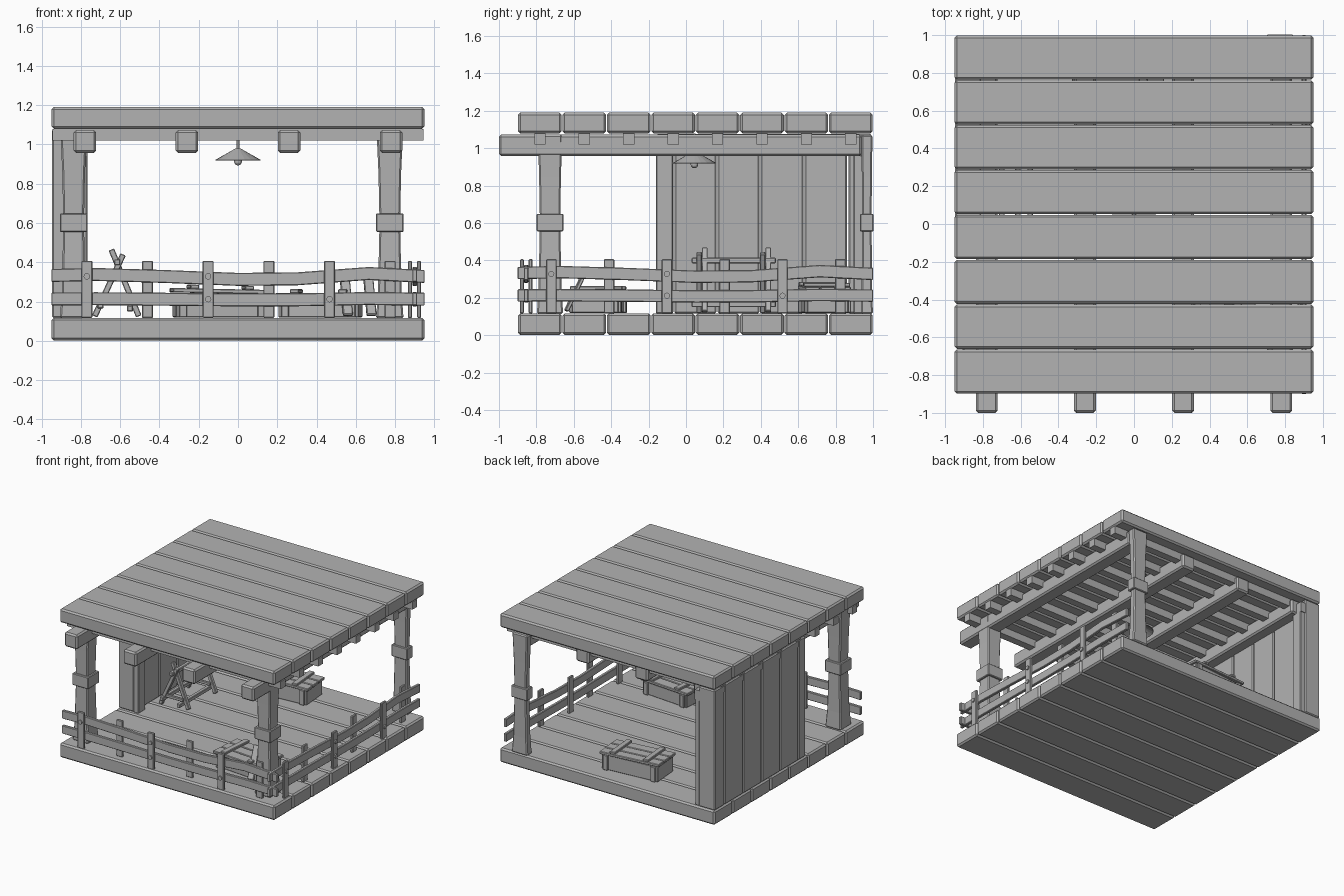
import bpy
import bmesh
import math
from mathutils import Matrix, Vector

default = bpy.data.objects.get("Cube")
if default:
    bpy.data.objects.remove(default, do_unlink=True)

grey = bpy.data.materials.new("plain grey")
grey.use_nodes = True
grey.diffuse_color = (0.45, 0.45, 0.45, 1)
grey.node_tree.nodes["Principled BSDF"].inputs["Base Color"].default_value = (0.45, 0.45, 0.45, 1)


def finish(name, bm, bevel=0.0):
    bmesh.ops.recalc_face_normals(bm, faces=bm.faces)
    mesh = bpy.data.meshes.new(name)
    bm.to_mesh(mesh)
    bm.free()
    mesh.materials.append(grey)
    obj = bpy.data.objects.new(name, mesh)
    bpy.context.collection.objects.link(obj)
    if bevel:
        mod = obj.modifiers.new("Bevel", 'BEVEL')
        mod.width = bevel
        mod.segments = 1
    return obj


def box(name, center, size, bevel=0.0, turn=None):
    bm = bmesh.new()
    bmesh.ops.create_cube(bm, size=1)
    rot = turn if turn else Matrix()
    bm.transform(Matrix.Translation(center) @ rot @ Matrix.Diagonal((*size, 1)))
    return finish(name, bm, bevel)


def bar(name, a, b, w, d):
    # Square timber running from point a to point b
    a, b = Vector(a), Vector(b)
    turn = (b - a).to_track_quat('Z', 'Y').to_matrix().to_4x4()
    return box(name, (a + b) / 2, (w, d, (b - a).length), 0.004, turn)


def loft(name, rings, bevel=0.0):
    # Stack of rectangles: x, y, z, width, depth
    bm = bmesh.new()
    loops = []
    for x, y, z, w, d in rings:
        corners = ((-1, -1), (1, -1), (1, 1), (-1, 1))
        loops.append([bm.verts.new((x + i * w / 2, y + j * d / 2, z)) for i, j in corners])
    for lo, hi in zip(loops, loops[1:]):
        for i in range(4):
            j = (i + 1) % 4
            bm.faces.new((lo[i], lo[j], hi[j], hi[i]))
    bm.faces.new(loops[0][::-1])
    bm.faces.new(loops[-1])
    return finish(name, bm, bevel)


# Floor and roof planks, with a rafter under each roof plank
PITCH = 1.9 / 8
for i in range(8):
    y = -0.9 + PITCH * (i + 0.5)
    box("floor_plank", (0, y, 0.06), (1.9, PITCH - 0.004, 0.115), 0.012)
    box("roof_plank", (0, y, 1.135), (1.9, PITCH - 0.004, 0.11), 0.012)
    box("rafter", (0, y, 1.05), (1.89, 0.06, 0.06))

# Main beams
for x in (-0.78, -0.26, 0.26, 0.78):
    box("main_beam", (x, -0.03, 1.015), (0.115, 1.94, 0.115), 0.012)

# Corner posts, flared at both ends, with a band around the middle
for x, y, d in ((0.773, -0.727, 0.13), (-0.837, -0.727, 0.13), (0.773, 0.967, 0.06)):
    loft("corner_post", [(x, y, 0.115, 0.14, d * 1.08), (x, y, 0.25, 0.12, d * 0.95),
                         (x, y, 0.6, 0.105, d * 0.83), (x, y, 0.85, 0.115, d * 0.9),
                         (x, y, 1.07, 0.135, d)], 0.008)
    box("post_band", (x, y, 0.602), (0.14, d + 0.012, 0.095), 0.005)

# Side wall of upright planks
edges = (-0.16, -0.065, 0.165, 0.395, 0.63, 0.865, 0.995)
for lo, hi in zip(edges, edges[1:]):
    box("wall_plank", (-0.878, (lo + hi) / 2, 0.597), (0.14, hi - lo - 0.006, 0.96), 0.008)
for y in (-0.115, 0.94):
    box("wall_stud", (-0.79, y, 0.54), (0.045, 0.09, 0.85), 0.006)
box("wall_top_plate", (-0.795, 0.42, 1.0), (0.05, 1.14, 0.08))


# Railings: along runs on x, or on y when side is set
def place(side, along, out):
    return (out, along) if side else (along, -out + 0.045)


def railing(side, start, first):
    end = start + 1.9
    for base, sway in ((0.212, 0.25), (0.328, 1.0)):
        rings = []
        for t, dz in ((0, 0.005), (0.12, 0.01), (0.3, 0.0), (0.5, -0.015),
                      (0.66, -0.012), (0.85, 0.015), (1, 0.0)):
            rings.append((start + t * (end - start), base + dz * sway))
        bm = bmesh.new()
        loops = []
        for along, z in rings:
            loop = []
            for o, h in ((-1, -1), (1, -1), (1, 1), (-1, 1)):
                px, py = place(side, along, 0.9 + o * 0.012)
                loop.append(bm.verts.new((px, py, z + h * 0.033)))
            loops.append(loop)
        for a, b in zip(loops, loops[1:]):
            for i in range(4):
                j = (i + 1) % 4
                bm.faces.new((a[i], a[j], b[j], b[i]))
        bm.faces.new(loops[0])
        bm.faces.new(loops[-1])
        finish("rail", bm, 0.004)
    bolts = {0: (0.328,), 2: (0.328, 0.212), 4: (0.212,)}
    for i in range(6):
        along = first + 0.309 * i
        out = 0.922 if i % 2 == 0 else 0.876
        px, py = place(side, along, out)
        size = (0.02, 0.056, 0.29) if side else (0.056, 0.02, 0.29)
        box("rail_post", (px, py, 0.262), size, 0.004)
        for z in bolts.get(i, ()):
            bx, by = place(side, along, 0.935)
            bm = bmesh.new()
            bmesh.ops.create_cone(bm, cap_ends=True, segments=12, radius1=0.016,
                                  radius2=0.016, depth=0.012)
            turn = Matrix.Rotation(math.pi / 2, 4, 'Y' if side else 'X')
            bm.transform(Matrix.Translation((bx, by, z)) @ turn)
            finish("rail_bolt", bm)


railing(False, -0.95, -0.77)
railing(True, -0.9, -0.72)

# Hanging lamp: stem, open shade and bulb
LAMP_Y = 0.045
for name, r1, r2, z0, z1, caps in (("lamp_stem", 0.007, 0.007, 0.97, 1.08, True),
                                   ("lamp_shade", 0.115, 0.012, 0.922, 0.98, False),
                                   ("lamp_socket", 0.02, 0.02, 0.915, 0.95, True)):
    bm = bmesh.new()
    bmesh.ops.create_cone(bm, cap_ends=caps, segments=20, radius1=r1, radius2=r2, depth=z1 - z0)
    bm.transform(Matrix.Translation((0, LAMP_Y, (z0 + z1) / 2)))
    lamp = finish(name, bm)
    if not caps:
        lamp.modifiers.new("Thickness", 'SOLIDIFY').thickness = 0.004
bm = bmesh.new()
bmesh.ops.create_uvsphere(bm, u_segments=12, v_segments=8, radius=0.02)
bm.transform(Matrix.Translation((0, LAMP_Y, 0.913)))
finish("lamp_bulb", bm)

# Sawhorse: two crossed leg pairs joined by bars
for y in (0.07, 0.41):
    bar("sawhorse_leg", (-0.73, y, 0.125), (-0.585, y, 0.44), 0.03, 0.03)
    bar("sawhorse_leg", (-0.505, y + 0.03, 0.125), (-0.645, y + 0.03, 0.465), 0.03, 0.03)
    bar("sawhorse_tie", (-0.7, y, 0.2), (-0.53, y, 0.2), 0.02, 0.025)
for x, z in ((-0.7, 0.18), (-0.55, 0.165), (-0.615, 0.4)):
    bar("sawhorse_bar", (x, 0.03, z), (x, 0.48, z), 0.03, 0.03)


# Crates with corner battens and a cleated lid
def crate(center, size, angle, height, tilt):
    turn = Matrix.Translation((*center, 0.12)) @ Matrix.Rotation(angle, 4, 'Z')
    rot = Matrix.Rotation(angle, 4, 'Z')
    w, d = size
    body = height - 0.025

    def part(name, pos, dims, extra=Matrix()):
        box(name, turn @ Vector(pos), dims, 0.004, rot @ extra)

    part("crate_body", (0, 0, body / 2), (w - 0.03, d - 0.03, body))
    for sx in (-1, 1):
        for sy in (-1, 1):
            part("crate_batten", (sx * (w / 2 - 0.05), sy * (d / 2 - 0.01), body / 2),
                 (0.04, 0.02, body))
    lean = Matrix.Rotation(tilt, 4, 'Y')
    for k in (-1, 0, 1):
        part("crate_lid_plank", (0, k * d / 3, height - 0.012), (w, d / 3 - 0.006, 0.022), lean)
    for sx in (-1, 1):
        part("crate_cleat", (sx * w * 0.28, 0, height + 0.008 - sx * w * 0.28 * math.sin(tilt)),
             (0.045, d, 0.02), lean)


crate((-0.09, 0.74), (0.5, 0.25), 0.08, 0.145, 0.02)
crate((0.42, -0.47), (0.44, 0.28), -0.08, 0.125, 0.0)

# Loose slats leaning on the front crate
for x in (0.56, 0.68):
    bar("leaning_slat", (x, -0.64, 0.13), (x - 0.02, -0.53, 0.36), 0.05, 0.02)
